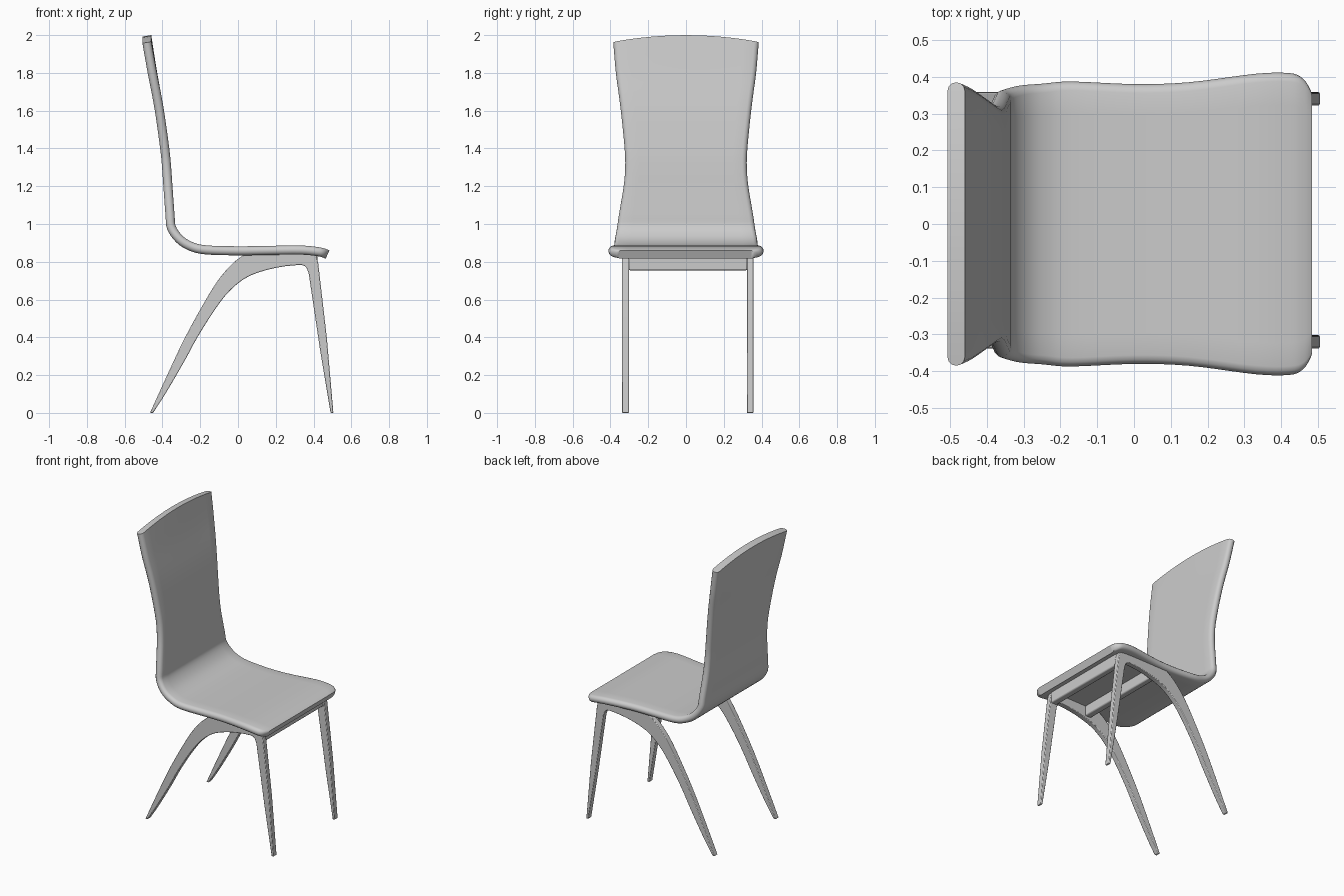
import bpy, bmesh, math
from mathutils import Vector

if "Cube" in bpy.data.objects:
    bpy.data.objects.remove(bpy.data.objects["Cube"])


def catmull(pts, n):
    """Smooth a list of points, n steps per span."""
    p = [Vector(q) for q in pts]
    p = [2 * p[0] - p[1]] + p + [2 * p[-1] - p[-2]]
    out = []
    for i in range(1, len(p) - 2):
        a, b, c, d = p[i - 1:i + 3]
        for k in range(n):
            t = k / n
            out.append(0.5 * (2 * b + (c - a) * t + (2 * a - 5 * b + 4 * c - d) * t * t
                              + (3 * b - a - 3 * c + d) * t ** 3))
    return out + [p[-2]]


def finish(bm, name, bevel=0.0):
    bmesh.ops.recalc_face_normals(bm, faces=bm.faces)
    me = bpy.data.meshes.new(name)
    bm.to_mesh(me)
    bm.free()
    ob = bpy.data.objects.new(name, me)
    bpy.context.collection.objects.link(ob)
    if bevel:
        m = ob.modifiers.new("bevel", 'BEVEL')
        m.width, m.segments, m.limit_method = bevel, 2, 'ANGLE'
        m.angle_limit = math.radians(40)
    bpy.ops.object.select_all(action='DESELECT')
    ob.select_set(True)
    bpy.context.view_layer.objects.active = ob
    bpy.ops.object.shade_smooth_by_angle(angle=math.radians(40))
    return ob


# Seat and back: one bent shell, stations are (x, z, half width)
stations = [(-0.483, 1.996, .385), (-0.452, 1.8, .37), (-0.416, 1.6, .345), (-0.388, 1.4, .325),
            (-0.378, 1.3, .322), (-0.371, 1.2, .33), (-0.36, 1.05, .355), (-0.352, .98, .365),
            (-0.31, .92, .376), (-0.25, .882, .381), (-0.17, .863, .387), (0, .858, .38),
            (.15, .86, .385), (.33, .862, .408), (.42, .854, .41), (.455, .846, .398),
            (.474, .838, .368)]
path = catmull(stations, 4)
H, R = 0.024, 0.024
section = [(-1 + i / 6, 0, 1) for i in range(13)]
section += [(1, math.sin(a), math.cos(a)) for a in (math.pi * k / 6 for k in range(1, 6))]
section += [(-s, -e, -n) for s, e, n in section]
bm = bmesh.new()
rings = []
for i, p in enumerate(path):
    t = path[min(i + 1, len(path) - 1)] - path[max(i - 1, 0)]
    t = Vector((t.x, t.y)).normalized()
    nx, nz = -t.y, t.x
    ring = []
    for s, e, n in section:
        y = s * (p.z - R) + e * R
        crown = 0.036 * (y / 0.385) ** 2 * max(0, (p.y - 1.7) / 0.3)
        ring.append(bm.verts.new((p.x + nx * n * H, y, p.y + nz * n * H - crown)))
    rings.append(ring)
N = len(section)
for a, b in zip(rings, rings[1:]):
    for j in range(N):
        k = (j + 1) % N
        bm.faces.new((a[j], a[k], b[k], b[j]))
for r in (rings[0], rings[-1]):
    # strip-fill the end so the crowned edge stays clean
    top, bot = r[:13], r[18:31][::-1]
    for j in range(12):
        bm.faces.new((top[j], top[j + 1], bot[j + 1], bot[j]))
    bm.faces.new(r[12:19])
    bm.faces.new(r[30:] + [r[0]])
finish(bm, "seat_and_back")

# Side frames: arched rear leg and front leg in one flat profile
upper = catmull([(-.466, 0), (-.375, .2), (-.28, .4), (-.17, .6), (-.1, .71), (-.03, .79),
                 (.035, .84)], 3)
lower = catmull([(.362, .77), (.33, .783), (.2, .768), (.06, .725), (-.04, .65), (-.12, .55),
                 (-.215, .4), (-.28, .28), (-.385, .1), (-.45, 0)], 3)
front = [Vector(q) for q in ((.412, .84), (.425, .79), (.47, .4), (.505, 0),
                             (.49, 0), (.435, .33), (.374, .74))]
for side, y0 in (("left", -.338), ("right", .322)):
    bm = bmesh.new()
    f = bm.faces.new([bm.verts.new((q.x, y0, q.y)) for q in upper + front + lower])
    ext = bmesh.ops.extrude_face_region(bm, geom=[f])
    bmesh.ops.translate(bm, vec=(0, .036, 0),
                        verts=[v for v in ext["geom"] if isinstance(v, bmesh.types.BMVert)])
    finish(bm, side + "_leg_frame", 0.004)

# Cross rails between the frames
for name, x, z in (("front_rail", .398, .755), ("middle_rail", .12, .765)):
    bm = bmesh.new()
    bmesh.ops.create_cube(bm, size=1)
    bmesh.ops.scale(bm, vec=(.045, .63, .84 - z), verts=bm.verts)
    bmesh.ops.translate(bm, vec=(x, .01, (.84 + z) / 2), verts=bm.verts)
    finish(bm, name, 0.008)
